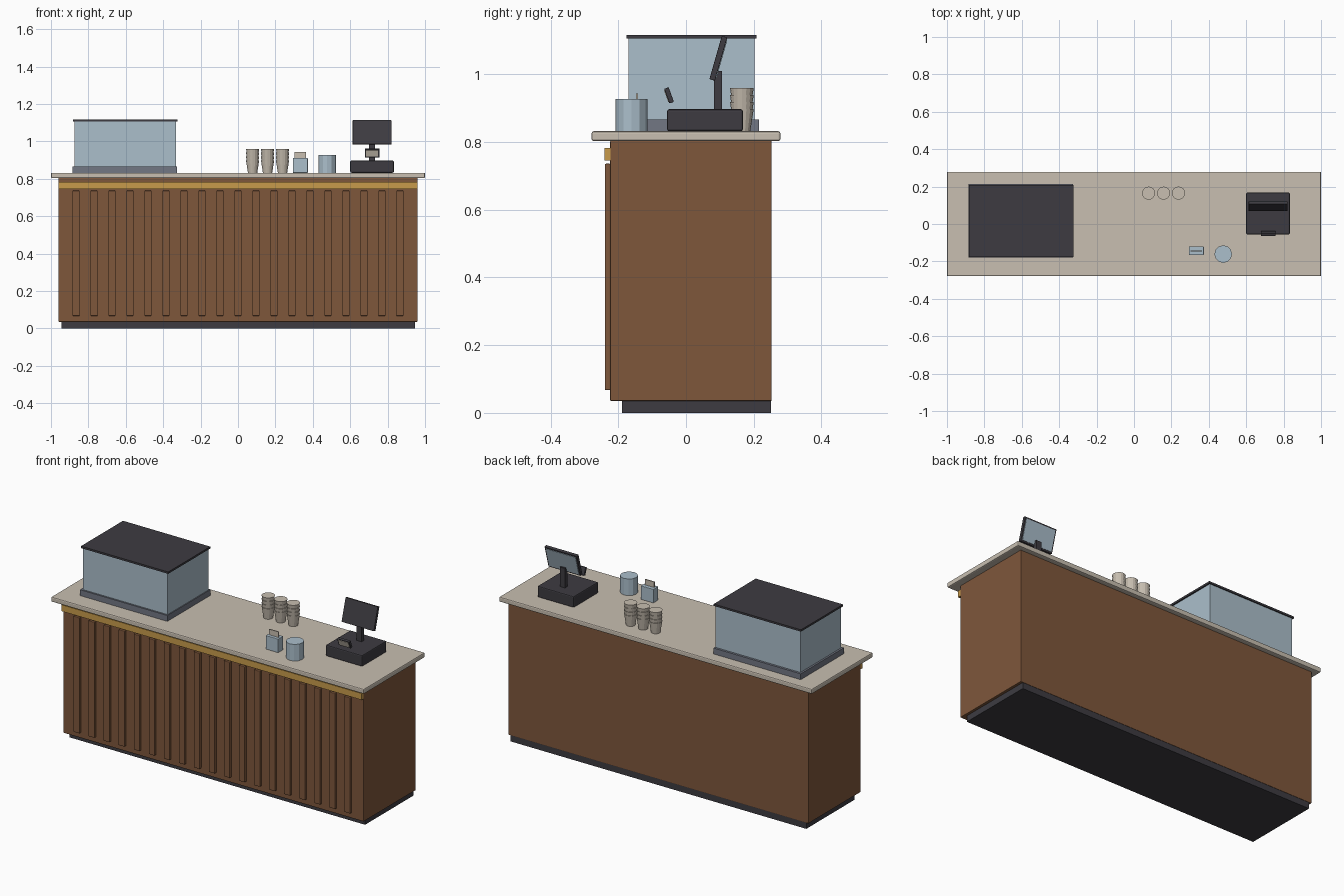
import bpy, bmesh
from math import radians
from mathutils import Matrix

cube = bpy.data.objects.get("Cube")
if cube:
    bpy.data.objects.remove(cube, do_unlink=True)


def material(name, rgb):
    m = bpy.data.materials.new(name)
    m.use_nodes = True
    m.diffuse_color = (*rgb, 1)
    m.node_tree.nodes["Principled BSDF"].inputs["Base Color"].default_value = (*rgb, 1)
    return m


wood = material("warm wood", (0.21, 0.095, 0.044))
dark = material("dark charcoal", (0.047, 0.044, 0.053))
stone = material("pale stone", (0.58, 0.52, 0.44))
glass = material("pale blue glass", (0.41, 0.52, 0.6))
gold = material("brass", (0.58, 0.33, 0.07))
grey = material("slate grey", (0.17, 0.185, 0.23))


def finish(name, bm, mat):
    mesh = bpy.data.meshes.new(name)
    bm.to_mesh(mesh)
    bm.free()
    mesh.materials.append(mat)
    ob = bpy.data.objects.new(name, mesh)
    bpy.context.collection.objects.link(ob)
    return ob


def box(name, x, y, z, mat, bevel=0.0, tilt=0.0):
    """Box from (min, max) ranges, optionally tilted about its own x axis."""
    bm = bmesh.new()
    bmesh.ops.create_cube(bm, size=1)
    size = [r[1] - r[0] for r in (x, y, z)]
    bmesh.ops.scale(bm, vec=size, verts=bm.verts)
    if bevel:
        bmesh.ops.bevel(bm, geom=bm.edges[:], offset=bevel, segments=2,
                        profile=0.5, affect='EDGES')
    ob = finish(name, bm, mat)
    ob.location = [(r[0] + r[1]) / 2 for r in (x, y, z)]
    ob.rotation_euler.x = radians(tilt)
    return ob


def add_cone(bm, r1, r2, z0, z1, sides):
    bmesh.ops.create_cone(bm, cap_ends=True, segments=sides, radius1=r1, radius2=r2,
                          depth=z1 - z0, matrix=Matrix.Translation((0, 0, (z0 + z1) / 2)))


def face_plate(name, parent, width, height, offset, mat):
    """Thin plate on a panel's front (-y) or back (+y) face, following its tilt."""
    plate = box(name, (-width / 2, width / 2), (offset - 0.002, offset + 0.002),
                (-height / 2, height / 2), mat)
    plate.parent = parent
    return plate


top = 0.832

# Counter body
box("plinth", (-0.945, 0.945), (-0.189, 0.251), (0, 0.04), dark)
box("counter_body", (-0.96, 0.96), (-0.224, 0.253), (0.035, 0.804), wood, 0.003)
box("countertop", (-1, 1), (-0.279, 0.279), (0.803, top), stone, 0.006)
box("brass_trim", (-0.96, 0.96), (-0.241, -0.223), (0.745, 0.782), gold)
for i in range(19):
    x = (i - 9) * 0.0962
    box(f"front_slat_{i + 1}", (x - 0.019, x + 0.019), (-0.24, -0.223),
        (0.067, 0.736), wood, 0.003)

# Display case
box("case_base", (-0.884, -0.326), (-0.18, 0.215), (top, 0.866), grey)
box("case_glass", (-0.873, -0.331), (-0.17, 0.202), (0.866, 1.107), glass)
box("case_roof", (-0.881, -0.323), (-0.176, 0.208), (1.106, 1.117), dark)

# Stacked paper cups
for i in range(3):
    bm = bmesh.new()
    for k in range(4):
        z = top + k * 0.021
        add_cone(bm, 0.025, 0.035, z, z + 0.065, 16)
    stack = finish(f"cup_stack_{i + 1}", bm, stone)
    stack.location = (0.078 + i * 0.08, 0.165, 0)

# Jar
bm = bmesh.new()
add_cone(bm, 0.047, 0.047, top, 0.928, 12)
finish("jar", bm, glass).location = (0.477, -0.161, 0)

# Napkin holder
box("napkin_holder", (0.293, 0.373), (-0.166, -0.12), (top, 0.911), glass, 0.002)
box("napkins", (0.303, 0.363), (-0.148, -0.142), (0.905, 0.943), stone)

# Till
box("till_base", (0.6, 0.833), (-0.056, 0.168), (top, 0.897), dark, 0.006)
box("screen_post", (0.7, 0.733), (0.082, 0.106), (0.89, 1.01), dark)
screen = box("screen", (0.613, 0.82), (0.087, 0.104), (0.981, 1.114), dark, 0.002, -16)
face_plate("screen_display", screen, 0.19, 0.116, 0.009, glass)
reader = box("card_reader", (0.678, 0.757), (-0.057, -0.043), (0.915, 0.961), dark, 0.002, 20)
face_plate("card_reader_face", reader, 0.064, 0.036, -0.007, stone)
